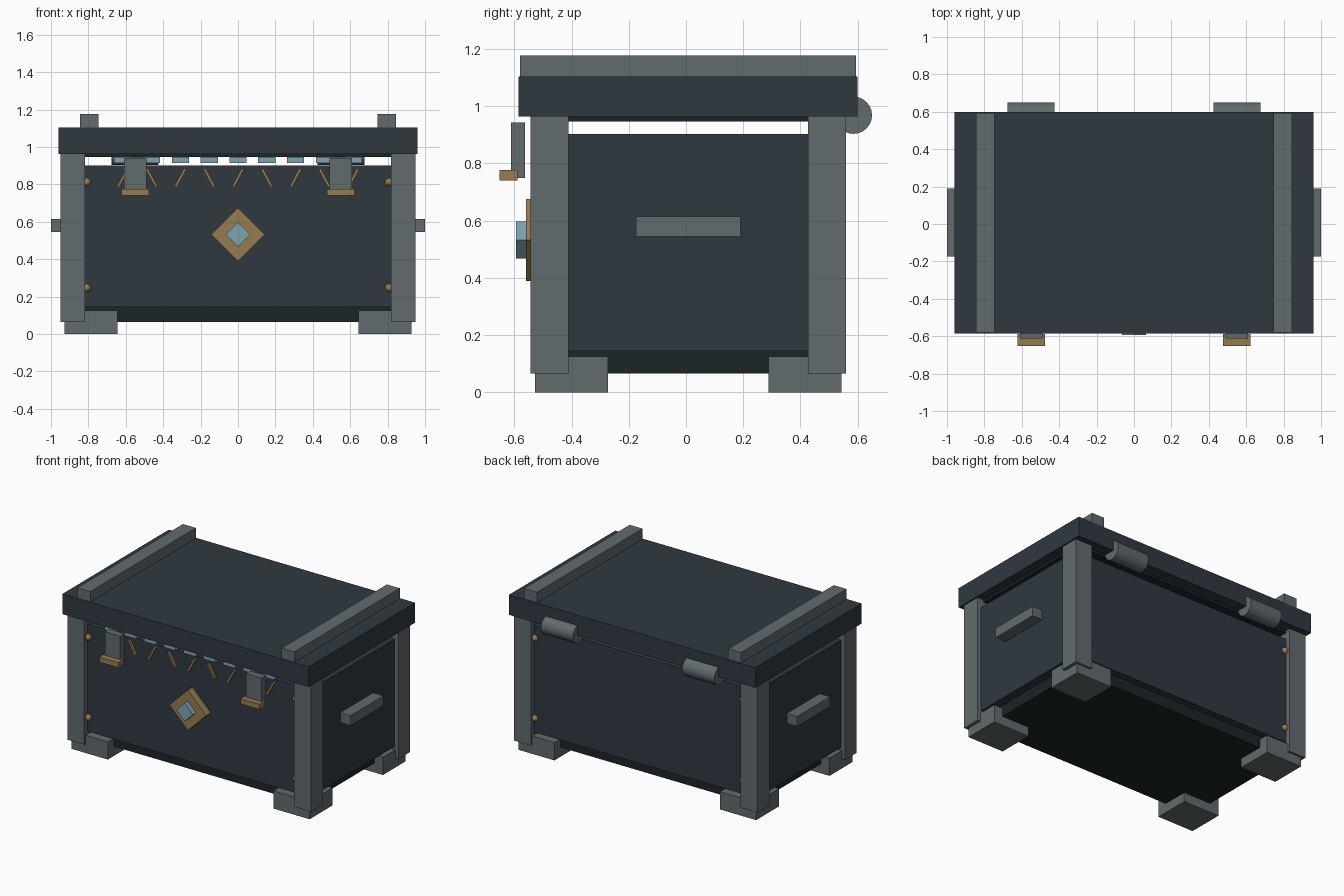
import bpy, math

if "Cube" in bpy.data.objects:
    bpy.data.objects.remove(bpy.data.objects["Cube"])

CY = 0.008  # depth centre of the chest body


def mat(name, rgb):
    m = bpy.data.materials.new(name)
    m.diffuse_color = (*rgb, 1)
    m.use_nodes = True
    m.node_tree.nodes["Principled BSDF"].inputs["Base Color"].default_value = m.diffuse_color
    return m


PANEL = mat("dark_panel", (0.028, 0.040, 0.051))
BASE = mat("black_base", (0.012, 0.018, 0.020))
IRON = mat("iron", (0.12, 0.145, 0.155))
BRASS = mat("brass", (0.31, 0.20, 0.08))
BLUE = mat("pale_blue", (0.21, 0.37, 0.43))


def box(name, x, y, z, m, rot_y=0):
    """Box from (min, max) ranges, optionally turned about the y axis."""
    mid = [(a + b) / 2 for a, b in (x, y, z)]
    bpy.ops.mesh.primitive_cube_add(size=1, location=mid, rotation=(0, rot_y, 0))
    o = bpy.context.object
    o.name = name
    o.scale = [b - a for a, b in (x, y, z)]
    o.data.materials.append(m)
    return o


def span(c, half):
    return (c - half, c + half)


# Body, inset base, lid and the lip under the lid
box("chest_body", (-0.92, 0.92), span(CY, 0.515), (0.145, 0.902), PANEL)
box("base_slab", (-0.86, 0.86), span(CY, 0.465), (0.065, 0.145), BASE)
box("lid", (-0.96, 0.96), (-0.585, 0.60), (0.963, 1.104), PANEL)
box("lid_lip", (-0.90, 0.90), span(CY, 0.515), (0.946, 0.963), BASE)

for sx in (-1, 1):
    # Lid straps and side handles
    box("lid_strap", span(sx * 0.795, 0.05), (-0.58, 0.594), (1.104, 1.177), IRON)
    box("side_handle", span(sx * 0.96, 0.04), (-0.175, 0.191), (0.545, 0.615), IRON)

    # Front latches with brass tabs
    box("latch", span(sx * 0.55, 0.06), (-0.611, -0.562), (0.748, 0.942), IRON)
    box("latch_tab", span(sx * 0.55, 0.074), (-0.652, -0.589), (0.74, 0.776), BRASS)

    # Hinge barrels
    bpy.ops.mesh.primitive_cylinder_add(vertices=24, radius=0.065, depth=0.25,
                                        location=(sx * 0.55, 0.585, 0.968),
                                        rotation=(0, math.pi / 2, 0))
    hinge = bpy.context.object
    hinge.name = "hinge_barrel"
    hinge.data.materials.append(IRON)
    bpy.ops.object.shade_smooth_by_angle()

    for sy in (-1, 1):
        # Corner posts and feet
        box("corner_post", span(sx * 0.884, 0.066), span(CY + sy * 0.485, 0.066),
            (0.065, 0.963), IRON)
        box("foot", span(sx * 0.786, 0.141), span(CY + sy * 0.408, 0.127),
            (0, 0.125), IRON)
        # Rivets beside the posts
        for z in (0.247, 0.812):
            bpy.ops.mesh.primitive_uv_sphere_add(segments=12, ring_count=8, radius=0.022,
                                                 location=(sx * 0.808, CY + sy * 0.518, z))
            rivet = bpy.context.object
            rivet.name = "rivet"
            rivet.data.materials.append(BRASS)
            bpy.ops.object.shade_smooth_by_angle()

# Row of pale teeth under the lid and zigzag brass strips below
for i in range(9):
    x = (i - 4) * 0.154
    box("tooth", span(x, 0.046), (-0.54, -0.495), (0.915, 0.947), BLUE)
    tilt = math.radians(28) * (1 if i % 2 == 0 else -1)
    box("zigzag_strip", span(x, 0.007), (-0.525, -0.50), span(0.835, 0.055), BRASS, tilt)

# Diamond lock plate and gem
quarter = math.pi / 4
box("lock_plate", span(0, 0.101), (-0.559, -0.50), span(0.532, 0.101), BRASS, quarter)
box("lock_gem", span(0, 0.046), (-0.594, -0.55), span(0.532, 0.046), BLUE, quarter)
